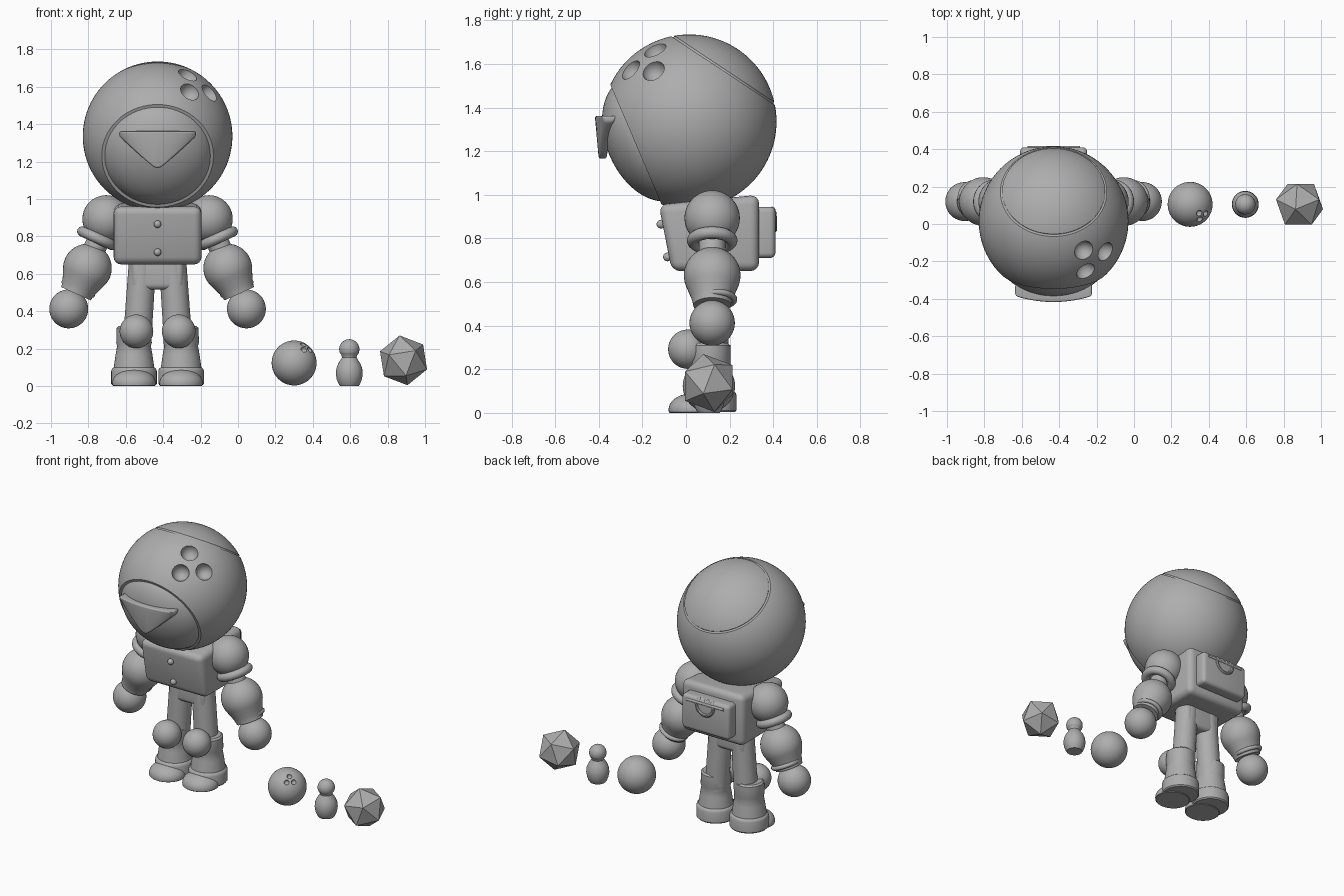
import bpy, bmesh, math
from mathutils import Vector, Matrix

if "Cube" in bpy.data.objects:
    bpy.data.objects.remove(bpy.data.objects["Cube"])

CX, CY = -0.43, 0.12          # figure centre line and limb depth
grey = bpy.data.materials.new("clay grey")
grey.diffuse_color = (0.42, 0.42, 0.42, 1)
grey.use_nodes = True
grey.node_tree.nodes["Principled BSDF"].inputs["Base Color"].default_value = grey.diffuse_color


def finish(name, bm, loc=(0, 0, 0), axis=None, angle=35, bevel=0.0):
    """Turn a bmesh into a placed, shaded object; local z is turned to axis."""
    bmesh.ops.recalc_face_normals(bm, faces=bm.faces)
    rot = Vector(axis).to_track_quat('Z', 'Y').to_matrix().to_4x4() if axis else Matrix()
    bm.transform(Matrix.Translation(loc) @ rot)
    me = bpy.data.meshes.new(name)
    bm.to_mesh(me)
    bm.free()
    me.materials.append(grey)
    ob = bpy.data.objects.new(name, me)
    bpy.context.collection.objects.link(ob)
    if bevel:
        m = ob.modifiers.new("bevel", 'BEVEL')
        m.width, m.segments, m.limit_method = bevel, 4, 'ANGLE'
        bake(ob)
    smooth(ob, angle)
    return ob


def smooth(ob, angle=35):
    bpy.ops.object.select_all(action='DESELECT')
    ob.select_set(True)
    bpy.context.view_layer.objects.active = ob
    bpy.ops.object.shade_smooth_by_angle(angle=math.radians(angle))


def bake(ob):
    dg = bpy.context.evaluated_depsgraph_get()
    me = bpy.data.meshes.new_from_object(ob.evaluated_get(dg))
    ob.modifiers.clear()
    ob.data = me


def cut(ob, cutters):
    for c in cutters:
        m = ob.modifiers.new("cut", 'BOOLEAN')
        m.operation, m.solver, m.object = 'DIFFERENCE', 'EXACT', c
    bake(ob)
    for c in cutters:
        bpy.data.objects.remove(c)
    smooth(ob)


def ball(name, loc, r, scale=(1, 1, 1), axis=None, seg=40):
    bm = bmesh.new()
    bmesh.ops.create_uvsphere(bm, u_segments=seg, v_segments=seg // 2, radius=r)
    bmesh.ops.scale(bm, vec=scale, verts=bm.verts)
    return finish(name, bm, loc, axis)


def lathe(name, profile, loc, axis=None, steps=40):
    bm = bmesh.new()
    vs = [bm.verts.new((r, 0, z)) for r, z in profile]
    es = [bm.edges.new(p) for p in zip(vs, vs[1:])]
    bmesh.ops.spin(bm, geom=vs + es, axis=(0, 0, 1), cent=(0, 0, 0),
                   angle=2 * math.pi, steps=steps)
    bmesh.ops.remove_doubles(bm, verts=bm.verts, dist=1e-5)
    return finish(name, bm, loc, axis)


def arc(r, z, a0, a1, n=14):
    """Profile points on a circle, angles measured up from the horizontal."""
    ang = [math.radians(a0 + (a1 - a0) * i / n) for i in range(n + 1)]
    return [(max(0, r * math.cos(a)), z + r * math.sin(a)) for a in ang]


def ring(name, loc, major, minor, axis=None, n=48):
    ob = lathe(name, [(major + minor * math.cos(i * math.pi / 6),
                       minor * math.sin(i * math.pi / 6)) for i in range(13)], loc, axis, n)
    return ob


def box(name, lo, hi, bevel, shape=None):
    bm = bmesh.new()
    bmesh.ops.create_cube(bm, size=1)
    for v in bm.verts:
        v.co = Vector([lo[i] if v.co[i] < 0 else hi[i] for i in range(3)])
        if shape:
            shape(v.co)
    return finish(name, bm, bevel=bevel)


# --- Head: large ball with finger holes, front face opening and rear lid groove
H, R = Vector((CX, 0.015, 1.335)), 0.40
face_n = Vector((0, -0.92, -0.393)).normalized()
lid_n = Vector((0, 0.553, 0.833)).normalized()
holes = [Vector(p).normalized() for p in
         ((0.16, -0.155, 0.325), (0.28, -0.165, 0.235), (0.17, -0.265, 0.235))]


def finger_holes(centre, r):
    return [ball("hole", centre + d * r, 0.135 * r, (1, 1, 1.1), d, 24) for d in holes]


head = ball("head", H, R, seg=96)
opening = lathe("opening", [(0, 0), (0.4, 0), (0.4, 0.3), (0, 0.3)], H + face_n * 0.266, face_n)
groove = ring("groove", H + lid_n * 0.287, 0.281, 0.007, lid_n, 80)
cut(head, [opening, groove] + finger_holes(H, R))
ball("face_dome", H + face_n * 0.2, 0.3, (1, 1, 0.657), face_n, 64)

# --- Beak: curved triangular plate
bm = bmesh.new()
prev, N = None, 20
for i in range(N + 1):
    x = -0.205 + 0.41 * i / N
    low = 1.335 - 0.19 * (1 - math.hypot(x, 0.02) / 0.206)
    bend = 0.7 * x * x
    sec = [bm.verts.new((CX + x, y + bend, z)) for y, z in
           ((-0.418, 1.362), (-0.335, 1.362), (-0.365, low), (-0.40, low))]
    if prev:
        for k in range(4):
            bm.faces.new((prev[k], prev[(k + 1) % 4], sec[(k + 1) % 4], sec[k]))
    if i in (0, N):
        bm.faces.new(sec)
    prev = sec
finish("beak", bm, bevel=0.01)


# --- Torso, buttons and pelvis
def lean(co):
    if co.y < 0:
        co.y, co.z = (-0.125, 0.955) if co.z > 0.8 else (-0.065, co.z)


box("torso", (CX - 0.235, -0.1, 0.65), (CX + 0.235, 0.335, 1.0), 0.04, lean)
for y, z in ((-0.115, 0.865), (-0.085, 0.715)):
    ball("button", (CX, y, z), 0.02, seg=20)
box("pelvis", (CX - 0.14, 0.05, 0.515), (CX + 0.14, 0.19, 0.68), 0.03)

# --- Backpack with top bar, knobs and hanging handle
box("backpack", (CX - 0.18, 0.31, 0.71), (CX + 0.18, 0.41, 0.945), 0.025)
lathe("backpack_bar", [(0, -0.14), (0.009, -0.14), (0.009, 0.14), (0, 0.14)],
      (CX, 0.408, 0.915), (1, 0, 0), 16)
for i in range(4):
    ball("backpack_knob", (CX - 0.051 + 0.034 * i, 0.395, 0.915), 0.018, (1, 1, 1.7), (0, 0, 1), 20)
bm = bmesh.new()
prev = None
for i in range(17):
    a = math.pi * (1 + i / 16)
    sec = []
    for k in range(10):
        b = k * math.pi / 5
        rr = 0.065 + 0.013 * math.cos(b)
        sec.append(bm.verts.new((rr * math.cos(a), 0.013 * math.sin(b), rr * math.sin(a))))
    if prev:
        for k in range(10):
            bm.faces.new((prev[k], prev[(k + 1) % 10], sec[(k + 1) % 10], sec[k]))
    prev = sec
finish("backpack_handle", bm, (CX, 0.405, 0.905))

# --- Arms and legs, mirrored about the centre line
for s, side in ((-1, "left"), (1, "right")):
    P = lambda x, y, z: Vector((CX + s * x, y, z))
    d = Vector((s * 0.41, 0, -0.91)).normalized()
    # puffed sleeve with rolled cuff, and thin upper arm
    ball(side + "_sleeve", P(0.275, CY, 0.893), 0.127)
    ring(side + "_cuff", P(0.322, CY, 0.79), 0.088, 0.028, d)
    lathe(side + "_upper_arm", [(0, 0), (0.06, 0), (0.06, 0.25), (0, 0.25)], P(0.28, CY, 0.86), d)
    # glove: bulb tapering to the wrist, strap, round hand
    lathe(side + "_glove", arc(0.13, 0, -90, 25, 18) +
          [(0.108, 0.08), (0.096, 0.11), (0.089, 0.135), (0.087, 0.15), (0, 0.15)],
          P(0.375, CY, 0.63), d)
    ring(side + "_wrist_strap", P(0.424, CY + 0.018, 0.52), 0.083, 0.014, d)
    ball(side + "_hand", P(0.475, CY, 0.412), 0.104)
    # leg, knee pad, boot and toe
    top, bottom = P(0.08, CY, 0.67), P(0.112, CY, 0.2)
    L = (bottom - top).length
    lathe(side + "_leg", [(0, 0), (0.073, 0), (0.076, L), (0, L)], top, bottom - top)
    ball(side + "_knee_pad", P(0.113, 0.008, 0.292), 0.09)
    lathe(side + "_boot", [(0, 0.32), (0.082, 0.32), (0.093, 0.31), (0.095, 0.23), (0.09, 0.215),
                           (0.098, 0.17), (0.108, 0.1), (0.118, 0.092), (0.122, 0.08),
                           (0.122, 0.012), (0.115, 0.004), (0, 0.004)], P(0.126, CY - 0.01, 0))
    toe = ball(side + "_toe", P(0.126, 0.03, 0.015), 0.11, (1.06, 1, 0.68))
    for v in toe.data.vertices:
        v.co.z = max(v.co.z, 0.0)
    smooth(toe)

# --- Small props: ball, pin and twenty-sided die
B = Vector((0.30, 0.105, 0.123))
small = ball("small_ball", B, 0.12, seg=56)
cut(small, finger_holes(B, 0.12))

lathe("pin", [(0, 0), (0.05, 0), (0.058, 0.012), (0.067, 0.035), (0.072, 0.065), (0.069, 0.095),
              (0.058, 0.122), (0.044, 0.143), (0.039, 0.153), (0.042, 0.166)] +
      arc(0.054, 0.196, -25, 90), (0.595, 0.105, 0))

bm = bmesh.new()
bmesh.ops.create_icosphere(bm, subdivisions=1, radius=0.137)
bm.faces.ensure_lookup_table()
bm.transform(bm.faces[0].normal.rotation_difference(Vector((0, -1, 0))).to_matrix().to_4x4())
rim = max(bm.verts, key=lambda v: math.hypot(v.co.x, v.co.z))
turn = math.atan2(rim.co.z, rim.co.x) - math.radians(99)
bm.transform(Matrix.Rotation(turn, 4, 'Y'))
finish("die", bm, (0.885, 0.105, 0.137), angle=5)
